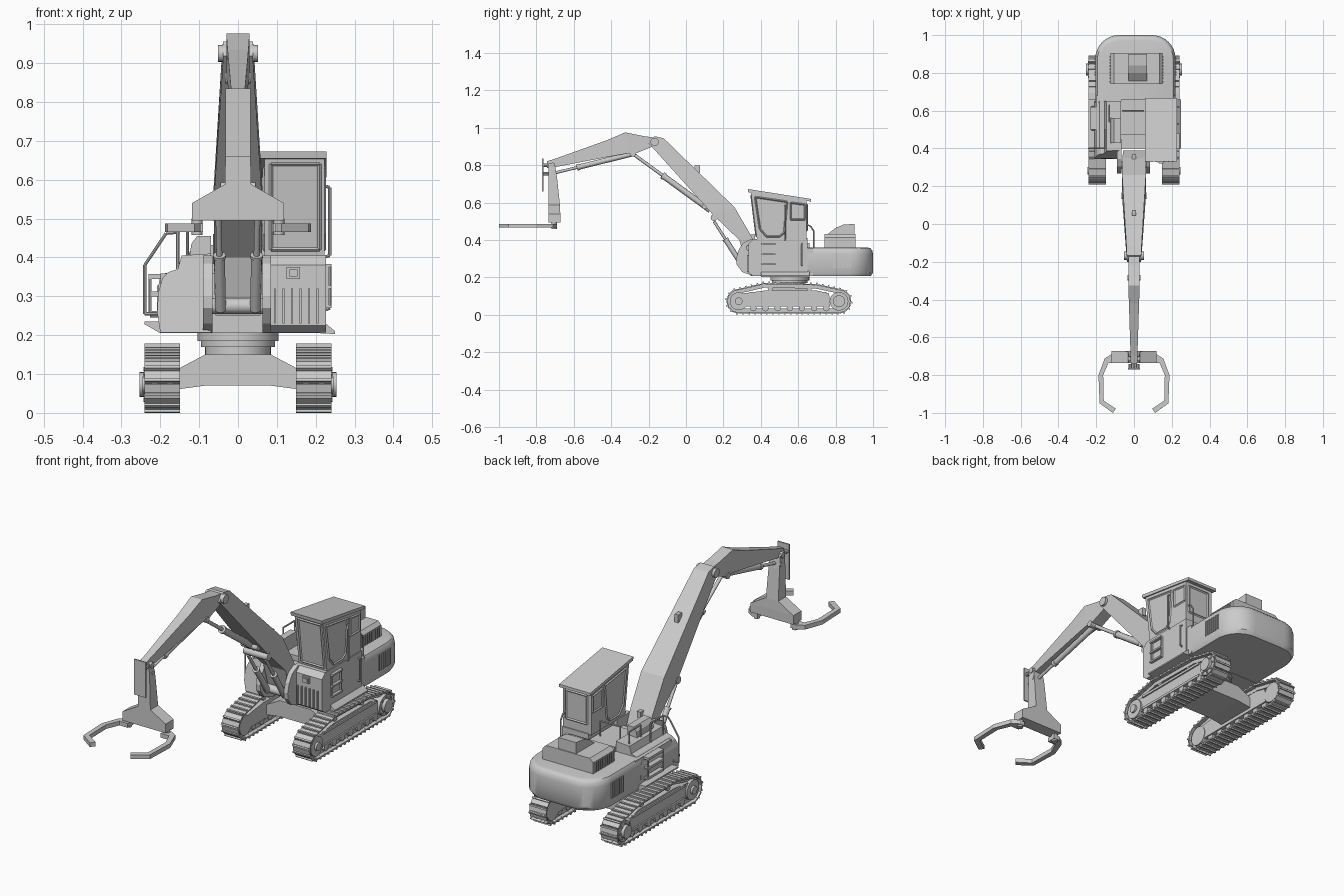
import bpy, bmesh, math
from mathutils import Vector, Matrix


def finish(name, bm, smooth=False):
    bmesh.ops.recalc_face_normals(bm, faces=bm.faces)
    me = bpy.data.meshes.new(name)
    bm.to_mesh(me)
    bm.free()
    ob = bpy.data.objects.new(name, me)
    bpy.context.collection.objects.link(ob)
    if smooth:
        bpy.ops.object.select_all(action='DESELECT')
        ob.select_set(True)
        bpy.context.view_layer.objects.active = ob
        bpy.ops.object.shade_smooth_by_angle(angle=math.radians(35))
    return ob


def add_box(bm, x0, x1, y0, y1, z0, z1, mat=Matrix()):
    m = Matrix.Translation(((x0 + x1) / 2, (y0 + y1) / 2, (z0 + z1) / 2))
    m = mat @ m @ Matrix.Diagonal((x1 - x0, y1 - y0, z1 - z0, 1))
    bmesh.ops.create_cube(bm, size=1, matrix=m)


def boxes(name, *dims):
    bm = bmesh.new()
    for d in dims:
        add_box(bm, *d)
    return finish(name, bm)


def add_rod(bm, p, q, r, n=8):
    p, q = Vector(p), Vector(q)
    m = Matrix.Translation((p + q) / 2) @ (q - p).to_track_quat('Z', 'Y').to_matrix().to_4x4()
    bmesh.ops.create_cone(bm, cap_ends=True, segments=n, radius1=r, radius2=r, depth=(q - p).length, matrix=m)


def rods(name, paths, r, n=8):
    bm = bmesh.new()
    for path in paths:
        for p, q in zip(path, path[1:]):
            add_rod(bm, p, q, r, n)
    return finish(name, bm, True)


def loft(name, rings, smooth=False):
    bm = bmesh.new()
    vs = [[bm.verts.new(p) for p in ring] for ring in rings]
    n = len(vs[0])
    for a, b in zip(vs, vs[1:]):
        for i in range(n):
            bm.faces.new((a[i], a[(i + 1) % n], b[(i + 1) % n], b[i]))
    bm.faces.new(vs[0])
    bm.faces.new(vs[-1])
    return finish(name, bm, smooth)


def prism(name, pts, axis, a, b, smooth=False):
    place = {'x': lambda p, t: (t, p[0], p[1]), 'y': lambda p, t: (p[0], t, p[1]), 'z': lambda p, t: (p[0], p[1], t)}[axis]
    return loft(name, [[place(p, t) for p in pts] for t in (a, b)], smooth)


def beam(name, stations):
    # each station: top y, z, bottom y, z, half width
    return loft(name, [[(-w, ty, tz), (w, ty, tz), (w, by, bz), (-w, by, bz)] for ty, tz, by, bz, w in stations])


def arc(cx, cy, r, a0, a1, n):
    return [(cx + r * math.cos(math.radians(a0 + (a1 - a0) * i / n)),
             cy + r * math.sin(math.radians(a0 + (a1 - a0) * i / n))) for i in range(n + 1)]


# Tracks: shoes and chain links laid along a closed path
path = arc(.818, .073, .06, -90, 75, 14) + [(.70, .160), (.42, .166)] + arc(.282, .073, .06, 105, 270, 14)
path.append(path[0])
path = [Vector(p) for p in path]
total = sum((b - a).length for a, b in zip(path, path[1:]))


def along(d):
    for a, b in zip(path, path[1:]):
        l = (b - a).length
        if d <= l:
            return a.lerp(b, d / l), (b - a).normalized()
        d -= l
    return path[-1], (b - a).normalized()


COUNT = 46
step = total / COUNT
for side, s in (("left", -1), ("right", 1)):
    shoes, links = bmesh.new(), bmesh.new()
    for i in range(COUNT):
        p, t = along((i + .5) * step)
        m = Matrix.Translation((s * .195, p.x, p.y)) @ Matrix.Rotation(math.atan2(t.y, t.x), 4, 'X')
        add_box(shoes, -.046, .046, -step * .49, step * .49, -.005, .002, m)
        add_box(shoes, -.046, .046, step * .2, step * .45, -.012, -.004, m)
        for o in (-.02, .02):
            add_box(links, o - .006, o + .006, -step * .52, step * .52, .001, .02, m)
    finish(side + "_track_shoes", shoes)
    finish(side + "_track_chain", links)
    prism(side + "_track_frame", [(.27, .045), (.77, .045), (.765, .115), (.70, .13), (.42, .13), (.27, .11)],
          'x', s * .158, s * .228)
    boxes(side + "_frame_rail", *[(min(s * .226, s * .235), max(s * .226, s * .235), .34, .75, z, z + .012) for z in (.045, .11)])
    bm = bmesh.new()
    for y, r, x in ((.282, .048, .236), (.818, .05, .238), (.818, .032, .254), (.282, .02, .246)):
        add_rod(bm, (s * .155, y, .073), (s * x, y, .073), r, 20)
    for i in range(7):
        y = .36 + i * .065
        add_rod(bm, (s * .165, y, .036), (s * .232, y, .036), .017, 12)
    for i in range(8):
        a = i * math.pi / 4
        y, z = .818 + .04 * math.cos(a), .073 + .04 * math.sin(a)
        add_rod(bm, (s * .23, y, z), (s * .243, y, z), .005, 6)
    for y in (.45, .66):
        add_rod(bm, (s * .17, y, .14), (s * .22, y, .14), .013, 12)
    finish(side + "_wheels", bm, True)

# Undercarriage centre and turntable
prism("undercarriage", [(-.16, .06), (-.085, .07), (.085, .07), (.16, .06), (.16, .11), (.085, .15), (-.085, .15), (-.16, .11)],
      'y', .45, .66)
bm = bmesh.new()
for z0, z1, r in ((.145, .172, .085), (.17, .186, .095), (.185, .208, .104)):
    add_rod(bm, (0, .555, z0), (0, .555, z1), r, 32)
finish("turntable", bm, True)

# Rounded counterweight with softened upper edge
plan = [(-.205, .64), (.22, .64)] + arc(.095, .875, .125, 0, 90, 8) + arc(-.08, .875, .125, 90, 180, 8)
cw = loft("counterweight", [[(.0075 + (x - .0075) * k, .7 + (y - .7) * k, z) for x, y in plan]
          for z, k in ((.207, .96), (.225, 1), (.325, 1), (.345, .985), (.357, .95), (.36, .91))], True)

# House deck, skirts and left side tank block
boxes("house_deck", (-.2, .22, .40, .68, .207, .358), (-.07, .07, .47, .66, .355, .385))
prism("house_skirt", [(-.24, .235), (-.24, .228), (-.20, .205), (.21, .205), (.25, .203), (.25, .21), (.22, .235)], 'y', .40, .66)
tank = [(-.2, .207), (-.208, .26), (-.205, .31), (-.195, .345), (-.18, .362), (-.155, .37), (-.145, .405), (-.07, .41), (-.07, .207)]
loft("left_tank", [[(x, .345 + max(0, z - .3) * .4, z) for x, z in tank], [(x, .65, z) for x, z in tank]])
prism("tank_cap_cover", [(-.07, .40), (-.125, .40), (-.12, .435), (-.105, .455), (-.07, .455)], 'y', .43, .56)
boxes("left_steps", *[(-.23, -.195, .50, .62, z, z + .012) for z in (.25, .30, .345)])

# Boom foot brackets
cheek = [(.45, .207), (.36, .207), (.30, .23), (.27, .27), (.268, .30), (.28, .345), (.305, .385), (.345, .405), (.45, .405)]
for side, a, b in (("left", -.09, -.066), ("right", .063, .085)):
    prism(side + "_boom_bracket", cheek, 'x', a, b)

# Cab base with front slots, lamp and side ladder
prism("cab_base", [(.335, .225), (.36, .207), (.65, .207), (.65, .405), (.36, .405), (.335, .38)], 'x', .08, .226)
boxes("cab_base_slots", *[(x / 1000, x / 1000 + .005, .327, .34, .23, .32) for x in range(92, 220, 22)])
boxes("front_lamp", (.125, .16, .325, .34, .345, .375), (.132, .153, .32, .33, .351, .369))
boxes("side_ladder", *[(.224, .24, .40, .48, z, z + .008) for z in (.27, .32, .375)],
      (.224, .234, .40, .408, .27, .383), (.224, .234, .472, .48, .27, .383))

# Cab shell, roof and window frames
prism("cab", [(.38, .40), (.347, .656), (.645, .612), (.645, .40)], 'x', .068, .222)
prism("cab_roof", [(.33, .673), (.333, .655), (.668, .606), (.668, .62)], 'x', .057, .228)


def frame(name, pts, r=.005):
    rods(name, [pts + pts[:1]], r, 4)


for side, x in (("left", .068), ("right", .222)):
    frame(side + "_door_frame", [(x, .37, .63), (x, .54, .605), (x, .525, .44), (x, .50, .42), (x, .43, .42), (x, .395, .46)])
    frame(side + "_rear_window_frame", [(x, .56, .60), (x, .635, .59), (x, .635, .51), (x, .56, .51)])
frame("windscreen_frame", [(.085, .349, .64), (.21, .349, .64), (.21, .376, .42), (.085, .376, .42)])
frame("back_window_frame", [(.09, .646, .59), (.205, .646, .59), (.205, .646, .45), (.09, .646, .45)])
rods("cab_handrails", [[(.22, .53, .585), (.236, .53, .58), (.236, .53, .405), (.22, .53, .40)],
                       [(.21, .64, .485), (.21, .665, .475), (.21, .682, .45), (.21, .682, .36)],
                       [(.225, .62, .38), (.237, .62, .375), (.237, .62, .27), (.225, .62, .265)]], .004)

# Engine hood, exhaust wedge and vents
prism("engine_hood", [(-.125, .355), (-.125, .415), (-.105, .432), (.135, .432), (.152, .415), (.152, .355)], 'y', .74, .905)
prism("hood_air_box", [(.755, .43), (.80, .465), (.84, .482), (.90, .487), (.90, .43)], 'x', -.028, .07)
boxes("hood_vents", *[(x, x + .006, .75 + i * .0165, .758 + i * .0165, .363, .412) for x in (-.129, .15) for i in range(9)])
boxes("side_vents", *[(x, x + .008, .785 + i * .0145, .793 + i * .0145, .25, .328) for x in (-.209, .216) for i in range(7)])

# Left walkway rails
rods("walkway_rails", [[(-.205, y, .255), (-.24, y, .255), (-.24, y, .38), (-.185, y, .462), (-.15, y, .465)] for y in (.40,)]
     + [[(-.155, .40, .37), (-.155, .40, .465), (-.155, .50, .465), (-.155, .50, .37)],
        [(-.13, .54, .40), (-.13, .54, .465), (-.13, .63, .465), (-.13, .63, .37)],
        [(-.06, .60, .36), (-.06, .60, .46), (.05, .60, .46), (.05, .60, .36)],
        [(-.2, .50, .25), (-.226, .50, .25), (-.226, .50, .345)], [(-.2, .62, .25), (-.226, .62, .25), (-.226, .62, .345)]], .004)

# Boom and stick
beam("boom", [(.39, .33, .33, .25, .058), (.35, .42, .285, .40, .061), (.26, .575, .145, .535, .063),
              (-.12, .945, -.17, .885, .04), (-.168, .955, -.20, .918, .038)])
beam("stick", [(-.145, .945, -.165, .905, .03), (-.22, .955, -.27, .863, .03), (-.325, .976, -.32, .862, .03),
               (-.42, .935, -.40, .848, .027), (-.70, .835, -.70, .79, .018), (-.742, .822, -.742, .785, .017)])
bm = bmesh.new()
for y, z, w, r in ((-.168, .925, .052, .022), (-.285, .862, .034, .015), (.10, .58, .045, .015), (.31, .275, .066, .02),
                   (.15, .52, .066, .018), (-.715, .80, .032, .014), (-.705, .757, .032, .011)):
    add_rod(bm, (-w, y, z), (w, y, z), r, 16)
finish("pivot_pins", bm, True)
boxes("boom_top_brackets", (-.01, .01, .045, .075, .76, .80), (-.01, .01, .34, .37, .40, .43))


def ram(name, p, q, split, r):
    p, q = Vector(p), Vector(q)
    m = p.lerp(q, split)
    bm = bmesh.new()
    add_rod(bm, p, m, r, 12)
    add_rod(bm, m, q, r * .55, 12)
    add_rod(bm, p.lerp(m, .95), m, r * 1.2, 12)
    finish(name, bm, True)


# Hydraulic rams
ram("stick_ram", (0, .13, .56), (0, -.285, .862), .62, .016)
ram("grapple_ram", (0, -.29, .86), (0, -.71, .757), .7, .014)
for side, s in (("left", -1), ("right", 1)):
    ram(side + "_boom_ram", (s * .045, .30, .265), (s * .05, .15, .50), .6, .014)

# Grapple head: stem flaring into a wide base
loft("grapple_head", [[(-w, -.735, z), (w, -.735, z), (w, y, z), (-w, y, z)] for z, w, y in
     ((.495, .118, -.672), (.54, .118, -.672), (.588, .034, -.674), (.74, .03, -.69), (.81, .026, -.702))])
boxes("grapple_back_plate", (-.032, .032, -.769, -.762, .66, .835))
rods("plate_link", [[(0, -.765, .755), (0, -.70, .755)], [(-.02, -.74, .80), (-.02, -.765, .80)], [(.02, -.74, .80), (.02, -.765, .80)]], .009)

# Grapple arms
arm = [(.09, -.69), (.12, -.69), (.155, -.712), (.188, -.80), (.182, -.95), (.112, -1.0),
       (.096, -.978), (.16, -.935), (.163, -.80), (.135, -.735), (.09, -.735)]
for side, s in (("left", -1), ("right", 1)):
    prism(side + "_grapple_arm", [(s * x, y) for x, y in arm], 'z', .466, .487)
    rods(side + "_arm_pivot", [[(s * .105, -.705, .458), (s * .105, -.705, .50)]], .014, 12)
